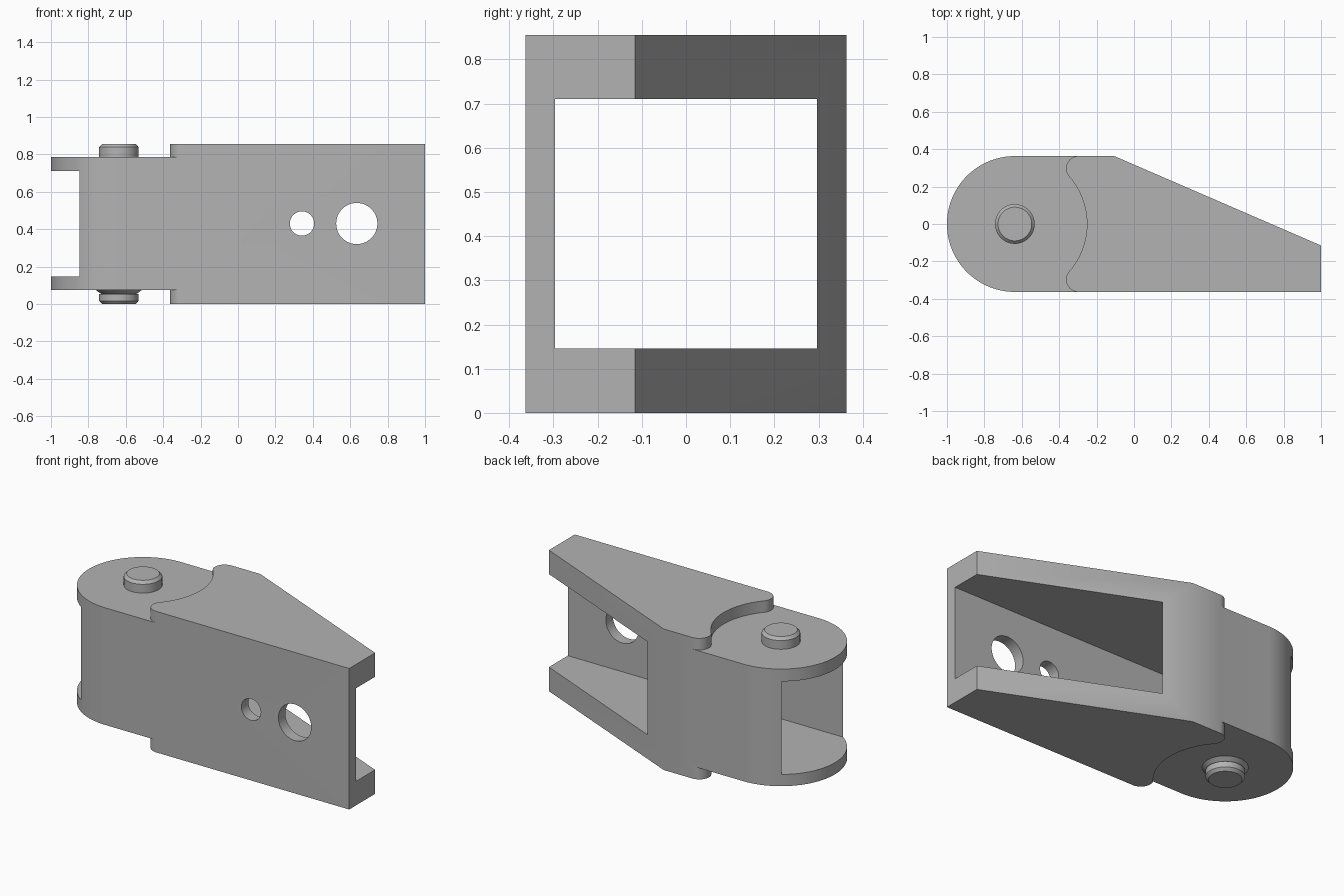
import bpy, bmesh, math
from math import cos, sin, radians

cube = bpy.data.objects.get("Cube")
if cube:
    bpy.data.objects.remove(cube, do_unlink=True)

# One plain metal colour
metal = bpy.data.materials.new("grey metal")
metal.use_nodes = True
grey = (0.45, 0.45, 0.45, 1)
metal.diffuse_color = grey
metal.node_tree.nodes["Principled BSDF"].inputs["Base Color"].default_value = grey

HEIGHT, HALF = 0.855, 0.363       # overall height, half width
PIVOT = -0.637                    # x of the pin axis
STEP_LOW, STEP_HIGH = 0.075, 0.785
WALL_Y, FLOOR, CEILING = 0.296, 0.146, 0.71


def finish(name, bm):
    bmesh.ops.recalc_face_normals(bm, faces=bm.faces)
    mesh = bpy.data.meshes.new(name)
    bm.to_mesh(mesh)
    bm.free()
    mesh.materials.append(metal)
    obj = bpy.data.objects.new(name, mesh)
    bpy.context.collection.objects.link(obj)
    return obj


def extrude(name, outline, z0, z1):
    bm = bmesh.new()
    face = bm.faces.new([bm.verts.new((x, y, z0)) for x, y in outline])
    top = bmesh.ops.extrude_face_region(bm, geom=[face])["geom"]
    verts = [v for v in top if isinstance(v, bmesh.types.BMVert)]
    bmesh.ops.translate(bm, vec=(0, 0, z1 - z0), verts=verts)
    return finish(name, bm)


def lathe(name, profile, steps=64):
    bm = bmesh.new()
    verts = [bm.verts.new((PIVOT + r, 0, z)) for r, z in profile]
    edges = [bm.edges.new(pair) for pair in zip(verts, verts[1:])]
    bmesh.ops.spin(bm, geom=verts + edges, cent=(PIVOT, 0, 0), axis=(0, 0, 1),
                   angle=2 * math.pi, steps=steps)
    bmesh.ops.remove_doubles(bm, verts=bm.verts, dist=0.0005)
    return finish(name, bm)


def arc(cx, cy, r, a0, a1, n):
    angles = [radians(a0 + (a1 - a0) * i / n) for i in range(n + 1)]
    return [(cx + r * cos(a), cy + r * sin(a)) for a in angles]


def smooth(obj):
    bpy.ops.object.select_all(action="DESELECT")
    obj.select_set(True)
    bpy.context.view_layer.objects.active = obj
    bpy.ops.object.shade_smooth_by_angle(angle=radians(25))


def cut(obj, cutter):
    mod = obj.modifiers.new("cut", "BOOLEAN")
    mod.operation, mod.solver, mod.object = "DIFFERENCE", "EXACT", cutter
    bpy.context.view_layer.objects.active = obj
    bpy.ops.object.modifier_apply(modifier=mod.name)
    bpy.data.objects.remove(cutter, do_unlink=True)


# Bracket body: round lug end and tapered tail
body = extrude("bracket_body", arc(PIVOT, 0, HALF, 90, 270, 64)
               + [(1, -HALF), (1, -0.115), (-0.105, HALF)], 0, HEIGHT)

# Recesses around the lug, ending in rounded horns on the tail plates
horn_r = 0.066
horn_x, horn_y = -0.297, HALF - horn_r
reach = math.hypot(horn_x - PIVOT, horn_y)
meet = math.degrees(math.atan2(horn_y, horn_x - PIVOT))
half_edge = (arc(PIVOT, 0, reach - horn_r, 0, meet, 24)
             + arc(horn_x, horn_y, horn_r, 180 + meet, 90, 16)[1:]
             + [(horn_x, 0.5), (-1.2, 0.5)])
recess = half_edge + [(x, -y) for x, y in reversed(half_edge[1:])]
cut(body, extrude("top_recess", recess, STEP_HIGH, HEIGHT + 0.1))
cut(body, extrude("bottom_recess", recess, -0.1, STEP_LOW))

# Square channel along the whole length
channel = [(-1.2, -WALL_Y), (1.2, -WALL_Y), (1.2, WALL_Y), (-1.2, WALL_Y)]
cut(body, extrude("channel", channel, FLOOR, CEILING))

# Two round holes through the front wall
for x, r in ((0.342, 0.065), (0.635, 0.11)):
    hole = extrude("hole", arc(0, 0, r, 0, 354.375, 63), -0.1, 0.1)
    hole.rotation_euler.x = radians(90)
    hole.location = (x, -0.33, 0.43)
    bpy.context.view_layer.update()
    cut(body, hole)
smooth(body)

# Pin ends, chamfered, the lower one with a flared collar
smooth(lathe("upper_pin", [(0, STEP_HIGH - 0.01), (0.106, STEP_HIGH - 0.01),
                           (0.106, 0.838), (0.09, HEIGHT), (0, HEIGHT)]))
smooth(lathe("lower_pin", [(0, 0), (0.09, 0), (0.106, 0.017), (0.106, 0.052),
                           (0.092, 0.052), (0.124, STEP_LOW), (0.124, 0.085),
                           (0, 0.085)]))
